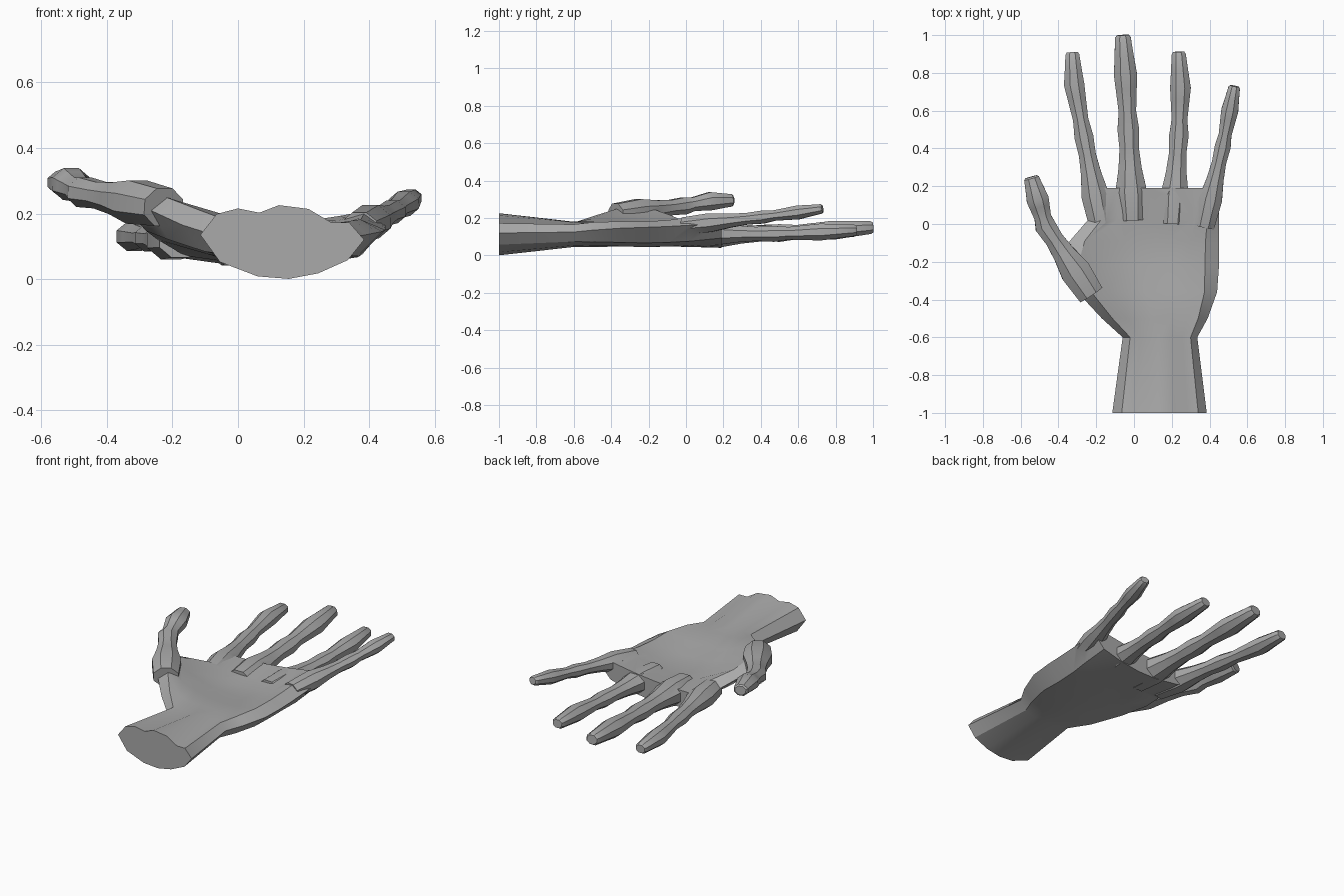
import bpy, bmesh, math
from mathutils import Vector

if "Cube" in bpy.data.objects:
    bpy.data.objects.remove(bpy.data.objects["Cube"])

grey = bpy.data.materials.new("stone grey")
grey.diffuse_color = (0.4, 0.4, 0.4, 1)
grey.use_nodes = True
grey.node_tree.nodes["Principled BSDF"].inputs["Base Color"].default_value = grey.diffuse_color


def loft(name, rings):
    """Closed skin through a list of equal-length point rings."""
    bm = bmesh.new()
    loops = [[bm.verts.new(p) for p in ring] for ring in rings]
    n = len(loops[0])
    for a, b in zip(loops, loops[1:]):
        for i in range(n):
            j = (i + 1) % n
            bm.faces.new((a[i], a[j], b[j], b[i]))
    bm.faces.new(loops[0])
    bm.faces.new(loops[-1])
    bmesh.ops.recalc_face_normals(bm, faces=bm.faces)
    mesh = bpy.data.meshes.new(name)
    bm.to_mesh(mesh)
    bm.free()
    mesh.materials.append(grey)
    ob = bpy.data.objects.new(name, mesh)
    bpy.context.collection.objects.link(ob)
    return ob


def bend(t, l, m, r):
    """Quadratic through left, middle and right heights."""
    return l * (1 - t) * (1 - 2 * t) + m * 4 * t * (1 - t) + r * t * (2 * t - 1)


def palm_ring(y, xl, xr, top_l, top_m, top_r, bot_l, bot_m):
    """Cupped cross-section with tendon grooves that fade out past the wrist."""
    w = xr - xl
    bot_r = .09 + .15 * max(y, 0)
    groove = max(0, -.022 * (y + .25) / .75)
    pts = [(xl, y, (top_l + bot_l) / 2)]
    for i, t in enumerate((.1, .23, .36, .48, .66, .8, .91)):
        dip = groove if i in (2, 5) else 0
        pts.append((xl + w * t, y, bend(t, top_l, top_m, top_r) - dip))
    pts.append((xr, y, (top_r + bot_r) / 2))
    for t in (.9, .72, .54, .35, .12):
        pts.append((xl + w * t, y, bend(t, bot_l, bot_m, bot_r)))
    return pts


def digit(name, size, knuckle, joint, end_joint, tip):
    """Eight-sided finger, thick at the joints and slim between them."""
    k, j, e, t = (Vector(p) for p in (knuckle, joint, end_joint, tip))
    root = k - (j - k).normalized() * .15
    path = [(root, 1.3), (k, 1.5), (k.lerp(j, .38), 1.1), (k.lerp(j, .7), .92),
            (j, 1.03), (j.lerp(e, .33), .83), (j.lerp(e, .75), 1.0), (e, 1.1),
            (e.lerp(t, .5), .9), (e.lerp(t, .93), .75), (t, .58)]
    rings = []
    for i, (p, r) in enumerate(path):
        d = (path[min(i + 1, 10)][0] - path[max(i - 1, 0)][0]).normalized()
        side = d.cross(Vector((0, 0, 1))).normalized()
        up = side.cross(d)
        angles = [math.radians(45 * n + 22.5) for n in range(8)]
        rings.append([p + size * r * (side * 1.06 * math.cos(a) + up * .87 * math.sin(a))
                      for a in angles])
    return loft(name, rings)


# wrist and palm: y, left x, right x, upper heights, lower heights
stations = (
    (-1.0, -.115, .385, .18, .225, .15, .09, .0),
    (-.6, -.06, .335, .17, .18, .16, .09, .045),
    (-.5, -.17, .39, .22, .18, .18, .11, .045),
    (-.36, -.30, .44, .29, .165, .20, .16, .05),
    (-.22, -.38, .45, .315, .145, .21, .20, .05),
    (-.09, -.34, .45, .26, .135, .22, .16, .05),
    (.02, -.245, .45, .19, .145, .23, .09, .045),
    (.19, -.25, .45, .155, .165, .22, .085, .04),
)
hand = loft("hand", [palm_ring(*s) for s in stations])

# thumb and the four fingers: half width, then joints out to the tip
parts = [
    digit("thumb", .055, (-.31, -.25, .235), (-.47, -.01, .265),
          (-.51, .13, .29), (-.545, .25, .295)),
    digit("index_finger", .05, (-.205, .15, .12), (-.265, .46, .125),
          (-.317, .74, .13), (-.327, .91, .13)),
    digit("middle_finger", .057, (-.015, .17, .11), (-.03, .50, .12),
          (-.045, .79, .135), (-.06, 1.0, .15)),
    digit("ring_finger", .051, (.215, .15, .115), (.238, .47, .115),
          (.246, .72, .125), (.236, .912, .135)),
    digit("little_finger", .042, (.405, .13, .175), (.47, .41, .205),
          (.507, .60, .23), (.532, .73, .25)),
]

# fuse everything into one skin
bpy.context.view_layer.objects.active = hand
for part in parts:
    mod = hand.modifiers.new(part.name, "BOOLEAN")
    mod.operation = "UNION"
    mod.solver = "EXACT"
    mod.object = part
    bpy.ops.object.modifier_apply(modifier=mod.name)
    bpy.data.objects.remove(part)

# soft shading with hard creases
hand.select_set(True)
bpy.ops.object.shade_smooth_by_angle(angle=math.radians(30))
